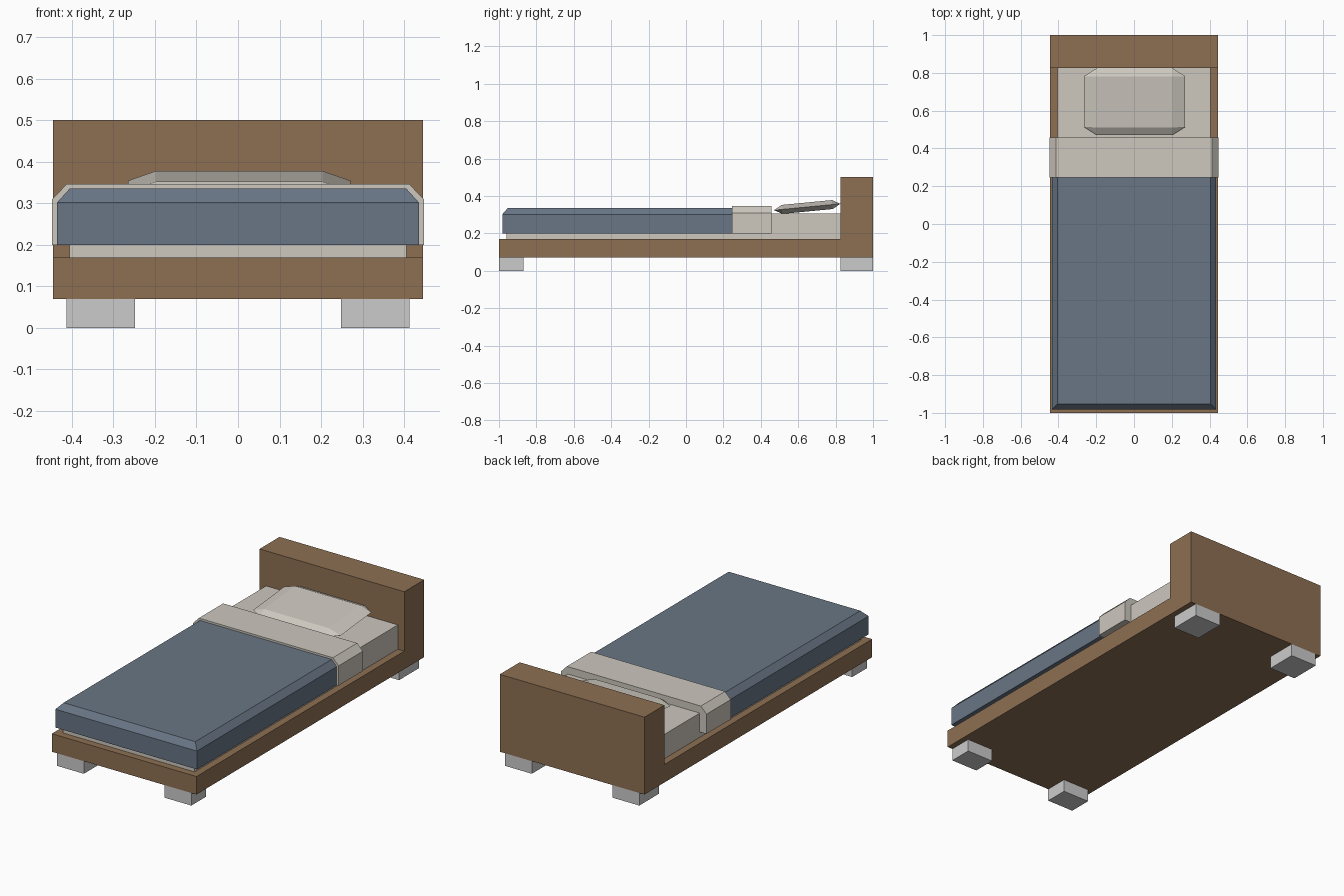
import bpy, bmesh
from mathutils import Matrix, Vector
from math import radians

if "Cube" in bpy.data.objects:
    bpy.data.objects.remove(bpy.data.objects["Cube"])


def material(name, rgb):
    m = bpy.data.materials.new(name)
    m.diffuse_color = (*rgb, 1)
    m.use_nodes = True
    m.node_tree.nodes["Principled BSDF"].inputs["Base Color"].default_value = m.diffuse_color
    return m


wood = material("wood", (0.27, 0.16, 0.085))
blue = material("blue_cloth", (0.14, 0.18, 0.235))
cream = material("cream_cloth", (0.61, 0.58, 0.52))


def finish(name, bm, mat):
    bmesh.ops.recalc_face_normals(bm, faces=bm.faces[:])
    me = bpy.data.meshes.new(name)
    bm.to_mesh(me)
    bm.free()
    ob = bpy.data.objects.new(name, me)
    bpy.context.collection.objects.link(ob)
    if mat:
        me.materials.append(mat)
    return ob


def extrude(name, outline, vec, mat):
    """Extrude a flat outline of 3D points along vec."""
    bm = bmesh.new()
    face = bm.faces.new([bm.verts.new(p) for p in outline])
    out = bmesh.ops.extrude_face_region(bm, geom=[face], use_keep_orig=True)
    moved = [g for g in out["geom"] if isinstance(g, bmesh.types.BMVert)]
    bmesh.ops.translate(bm, verts=moved, vec=vec)
    return finish(name, bm, mat)


def box(name, x0, x1, y0, y1, z0, z1, mat=None):
    base = [(x0, y0, z0), (x1, y0, z0), (x1, y1, z0), (x0, y1, z0)]
    return extrude(name, base, (0, 0, z1 - z0), mat)


def hull(name, points, mat):
    """Flat-faced convex solid around the points."""
    bm = bmesh.new()
    for p in points:
        bm.verts.new(p)
    bmesh.ops.convex_hull(bm, input=bm.verts[:])
    bmesh.ops.dissolve_limit(bm, angle_limit=radians(1), verts=bm.verts[:], edges=bm.edges[:])
    return finish(name, bm, mat)


# Frame: base and headboard as one L-shaped side profile
side = [(-1, 0.07), (1, 0.07), (1, 0.5), (0.825, 0.5), (0.825, 0.17), (-1, 0.17)]
extrude("frame", [(-0.445, y, z) for y, z in side], (0.89, 0, 0), wood)

# Feet, the back pair deeper under the headboard
for end, y0, y1 in (("front", -1, -0.87), ("back", 0.825, 1)):
    for hand, s in (("left", -1), ("right", 1)):
        x0, x1 = sorted((s * 0.248, s * 0.413))
        box(f"{end}_{hand}_foot", x0, x1, y0, y1, 0, 0.07)

# Mattress
box("mattress", -0.405, 0.405, -0.96, 0.825, 0.17, 0.305, cream)

# Blanket with sloped top edges on the sides and foot end
pts = []
for hw, y0, z in ((0.435, -0.982, 0.2), (0.435, -0.982, 0.302), (0.405, -0.953, 0.335)):
    pts += [(s * hw, y, z) for s in (-1, 1) for y in (y0, 0.245)]
hull("blanket", pts, blue)

# Turned-down sheet: chamfered arch wrapped over the mattress
half = [(0.447, 0.2), (0.447, 0.31), (0.412, 0.346)]
inner = [(0.405, 0.304), (0.405, 0.2)]
arch = [(-x, z) for x, z in half] + half[::-1] + inner[::-1] + [(-x, z) for x, z in inner]
extrude("folded_sheet", [(x, 0.245, z) for x, z in arch], (0, 0.213, 0), cream)

# Pillow: bevelled slab tilted up toward the headboard
tilt = Matrix.Translation((0.003, 0.648, 0.341)) @ Matrix.Rotation(radians(5.5), 4, "X")
pts = []
for sx in (-1, 1):
    for sy in (-1, 1):
        pts += [(sx * 0.2, sy * 0.135, z) for z in (-0.024, 0.024)]
        pts += [(sx * 0.268, sy * 0.135, 0), (sx * 0.2, sy * 0.178, 0)]
hull("pillow", [tilt @ Vector(p) for p in pts], cream)
